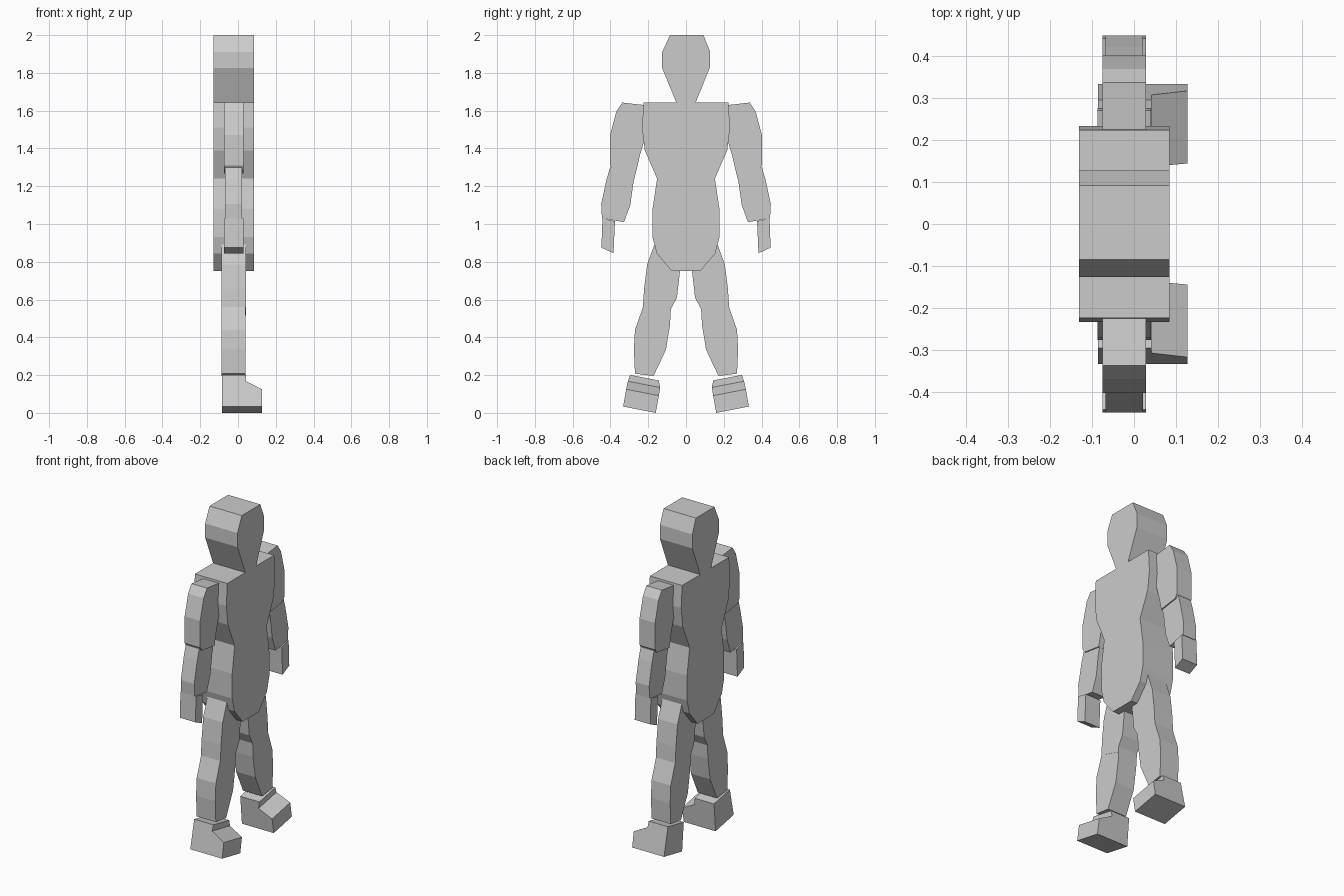
import bpy, bmesh, math
from mathutils import Vector

mat = bpy.data.materials.new("plain_grey")
mat.diffuse_color = (0.6, 0.6, 0.6, 1)


def finish(name, bm):
    bmesh.ops.recalc_face_normals(bm, faces=bm.faces)
    me = bpy.data.meshes.new(name)
    bm.to_mesh(me)
    bm.free()
    me.materials.append(mat)
    ob = bpy.data.objects.new(name, me)
    bpy.context.collection.objects.link(ob)
    return ob


def prism(name, rings):
    """Solid between two matching loops of points."""
    bm = bmesh.new()
    a, b = [[bm.verts.new(p) for p in r] for r in rings]
    n = len(a)
    bm.faces.new(a)
    bm.faces.new(b[::-1])
    for i in range(n):
        j = (i + 1) % n
        bm.faces.new((a[i], b[i], b[j], a[j]))
    return finish(name, bm)


def slab(name, x0, x1, profile, side=1):
    """Extrude a (y, z) outline along x."""
    return prism(name, [[(x, y * side, z) for y, z in profile] for x in (x0, x1)])


# head and torso
slab("head", -0.131, 0.085, [
    (-0.085, 2.0), (0.092, 2.0), (0.127, 1.915), (0.127, 1.83),
    (0.05, 1.64), (-0.05, 1.64), (-0.126, 1.825), (-0.126, 1.91)])
half = [(0.224, 1.643), (0.233, 1.51), (0.218, 1.39), (0.153, 1.24),
        (0.177, 1.08), (0.177, 0.93), (0.155, 0.845), (0.077, 0.752)]
slab("torso", -0.131, 0.085, half + [(-y, z) for y, z in reversed(half)])

upper_arm = [(0.225, 1.63), (0.337, 1.643), (0.369, 1.595), (0.402, 1.47),
             (0.402, 1.31), (0.385, 1.285), (0.266, 1.268), (0.245, 1.36),
             (0.215, 1.46)]
forearm = [(0.402, 1.30), (0.421, 1.235), (0.449, 1.105), (0.445, 1.03),
           (0.328, 1.01), (0.295, 1.10), (0.278, 1.22), (0.266, 1.272),
           (0.33, 1.29)]
hand = [(0.442, 1.03), (0.448, 0.875), (0.384, 0.845), (0.376, 1.015)]
thigh = [(0.164, 0.90), (0.206, 0.785), (0.222, 0.655), (0.228, 0.56),
         (0.082, 0.515), (0.08, 0.55), (0.048, 0.61), (0.032, 0.75),
         (0.05, 0.87)]
shin = [(0.228, 0.56), (0.27, 0.44), (0.276, 0.335), (0.27, 0.208),
        (0.172, 0.195), (0.106, 0.335), (0.085, 0.465), (0.082, 0.515)]
# foot outline: x, height, inner and outer edge
foot = [(-0.086, 0, 0, 0.176), (0.127, 0, 0, 0.176), (0.127, 0.093, 0, 0.176),
        (0.042, 0.137, 0.0, 0.174), (0.042, 0.172, 0.014, 0.168),
        (-0.086, 0.172, 0.014, 0.168)]
tilt = math.radians(11)


def foot_point(x, u, v, side):
    y = 0.16 + u * math.cos(tilt) - v * math.sin(tilt) * 0.9
    return Vector((x, side * y, u * math.sin(tilt) + v * math.cos(tilt)))


for label, s in (("left", 1), ("right", -1)):
    # arms
    slab(label + "_upper_arm", -0.075, 0.029, upper_arm, s)
    slab(label + "_forearm", -0.068, 0.022, forearm, s)
    slab(label + "_hand", -0.075, 0.029, hand, s)
    # legs
    slab(label + "_thigh", -0.088, 0.042, thigh, s)
    slab(label + "_shin", -0.087, 0.041, shin, s)
    # tilted feet with sloping toes
    prism(label + "_foot", [[foot_point(p[0], p[k], p[1], s) for p in foot]
                            for k in (2, 3)])
